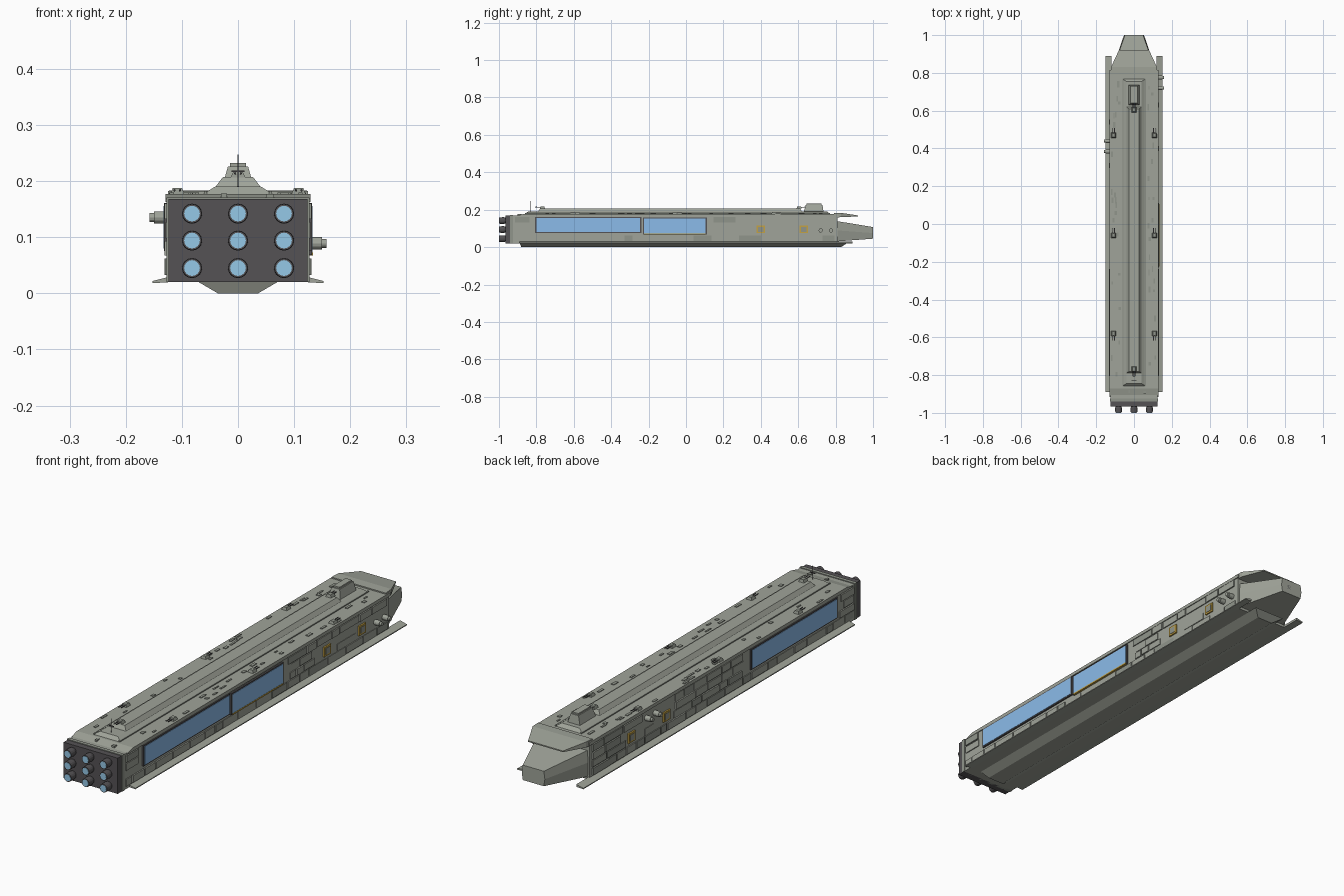
import bpy, bmesh, math, random
from mathutils import Matrix, Vector

if "Cube" in bpy.data.objects:
    bpy.data.objects.remove(bpy.data.objects["Cube"])

random.seed(4)


def mat(name, rgb):
    m = bpy.data.materials.new(name)
    m.diffuse_color = (*rgb, 1)
    m.use_nodes = True
    m.node_tree.nodes["Principled BSDF"].inputs["Base Color"].default_value = m.diffuse_color
    return m


HULL = mat("hull_grey", (0.35, 0.37, 0.32))
PANEL = mat("panel_grey", (0.28, 0.30, 0.26))
DARK = mat("dark_metal", (0.09, 0.085, 0.09))
GLASS = mat("blue_glass", (0.26, 0.50, 0.82))
GLOW = mat("engine_glow", (0.30, 0.58, 0.80))
GOLD = mat("gold_frame", (0.55, 0.36, 0.06))


def finish(name, bm, m):
    bmesh.ops.recalc_face_normals(bm, faces=bm.faces)
    me = bpy.data.meshes.new(name)
    bm.to_mesh(me)
    bm.free()
    me.materials.append(m)
    ob = bpy.data.objects.new(name, me)
    bpy.context.collection.objects.link(ob)
    return ob


def add_loft(bm, rings):
    rows = [[bm.verts.new(p) for p in r] for r in rings]
    n = len(rows[0])
    for a, b in zip(rows, rows[1:]):
        for i in range(n):
            bm.faces.new((a[i], a[(i + 1) % n], b[(i + 1) % n], b[i]))
    bm.faces.new(rows[0])
    bm.faces.new(rows[-1])


def loft_y(name, sections, m):
    """Sections are (y, [(x, z), ...])."""
    bm = bmesh.new()
    add_loft(bm, [[(x, y, z) for x, z in pts] for y, pts in sections])
    return finish(name, bm, m)


def add_frustum(bm, base, top):
    """Each rectangle is (x0, x1, y0, y1, z)."""
    add_loft(bm, [[(a, c, z), (b, c, z), (b, d, z), (a, d, z)] for a, b, c, d, z in (base, top)])


def frustums(name, pairs, m):
    bm = bmesh.new()
    for base, top in pairs:
        add_frustum(bm, base, top)
    return finish(name, bm, m)


def add_box(bm, x0, x1, y0, y1, z0, z1):
    add_frustum(bm, (x0, x1, y0, y1, z0), (x0, x1, y0, y1, z1))


def boxes(name, items, m):
    bm = bmesh.new()
    for it in items:
        add_box(bm, *it)
    return finish(name, bm, m)


def add_cyl(bm, start, end, r1, r2, n=16):
    a, b = Vector(start), Vector(end)
    rot = (b - a).to_track_quat('Z', 'Y').to_matrix().to_4x4()
    bmesh.ops.create_cone(bm, cap_ends=True, segments=n, radius1=r1, radius2=r2,
                          depth=(b - a).length, matrix=Matrix.Translation((a + b) / 2) @ rot)


def rect(w, z0, z1):
    return [(-w, z0), (w, z0), (w, z1), (-w, z1)]


# Hull, deck cap and keel
loft_y("main_hull", [(-0.93, rect(0.125, 0.02, 0.168)), (0.81, rect(0.125, 0.02, 0.168))], HULL)
loft_y("deck", [(-0.905, rect(0.129, 0.163, 0.168)), (-0.87, rect(0.129, 0.163, 0.177)),
                (0.815, rect(0.129, 0.163, 0.177))], HULL)
frustums("keel", [((-0.036, 0.036, -0.88, 0.83, 0), (-0.072, 0.072, -0.89, 0.86, 0.021))], HULL)

# Long side fins at the bottom edge
for s, side in ((-1, "left"), (1, "right")):
    fin = [(s * 0.12, 0.02), (s * 0.152, 0.018), (s * 0.152, 0.022), (s * 0.12, 0.03)]
    loft_y(side + "_fin", [(-0.89, fin), (0.89, fin)], HULL)

# Bow wedge, overhanging brow and bow port
loft_y("bow", [(0.80, [(-0.12, 0.03), (0.12, 0.03), (0.122, 0.09), (0.118, 0.14), (-0.118, 0.14), (-0.122, 0.09)]),
               (1.0, [(-0.048, 0.045), (0.048, 0.045), (0.053, 0.075), (0.048, 0.107), (-0.048, 0.107), (-0.053, 0.075)])], HULL)
loft_y("bow_brow", [(0.79, rect(0.125, 0.158, 0.182)), (0.83, rect(0.122, 0.16, 0.183)),
                    (0.92, rect(0.08, 0.164, 0.169))], HULL)
boxes("bow_port", [(-0.02, 0.02, 0.99, 1.0, 0.065, 0.087)], DARK)

# Stepped dorsal ridge and bridge tower
frustums("dorsal_ridge", [
    ((-0.064, 0.064, -0.86, 0.77, 0.176), (-0.041, 0.041, -0.845, 0.755, 0.19)),
    ((-0.04, 0.04, -0.79, 0.62, 0.19), (-0.027, 0.027, -0.78, 0.61, 0.207))], HULL)
frustums("bridge_tower", [((-0.028, 0.028, 0.63, 0.735, 0.19), (-0.018, 0.018, 0.64, 0.73, 0.226)),
                          ((-0.014, 0.014, 0.645, 0.725, 0.226), (-0.014, 0.014, 0.645, 0.725, 0.232))], HULL)
boxes("ridge_rails", [(s * 0.058 - 0.003, s * 0.058 + 0.003, -0.86, 0.77, 0.176, 0.182) for s in (-1, 1)], PANEL)
bm = bmesh.new()
add_cyl(bm, (0, -0.83, 0.185), (0, -0.83, 0.247), 0.0016, 0.001, 6)
add_box(bm, -0.012, 0.012, -0.832, -0.828, 0.216, 0.219)
finish("antenna", bm, DARK)

# Engine block with a 3 x 3 grid of nozzles
boxes("engine_plate", [(-0.124, 0.124, -0.965, -0.928, 0.02, 0.168)], DARK)
boxes("engine_trim", [(-0.127, 0.127, -0.94, -0.925, 0.02, 0.171)], PANEL)
nozzles, glows = bmesh.new(), bmesh.new()
for x in (-0.082, 0, 0.082):
    for z in (0.045, 0.094, 0.142):
        add_cyl(nozzles, (x, -0.955, z), (x, -0.975, z), 0.014, 0.018)
        add_cyl(nozzles, (x, -0.975, z), (x, -0.999, z), 0.018, 0.017)
        add_cyl(glows, (x, -0.99, z), (x, -1.0, z), 0.014, 0.014)
finish("engine_nozzles", nozzles, DARK)
finish("engine_glows", glows, GLOW)

# Large blue bays: two on the right, one on the left
bays = [(1, -0.80, -0.245, 0.08, 0.156), (1, -0.225, 0.105, 0.073, 0.152), (-1, -0.80, -0.245, 0.08, 0.156)]
frames, panes = [], []
for s, y0, y1, z0, z1 in bays:
    xs = sorted((s * 0.12, s * 0.1315))
    frames.append((*xs, y0 - 0.006, y1 + 0.006, z0 - 0.005, z1 + 0.005))
    panes.append((*sorted((s * 0.12, s * 0.133)), y0, y1, z0, z1))
boxes("bay_frames", frames, DARK)
boxes("bay_windows", panes, GLASS)

# Gold airlock frames with dark doors, and the gold bay sill
ports = [(1, 0.40), (1, 0.63), (-1, 0.54), (-1, 0.31)]
locks, doors = [(0.12, 0.134, -0.225, 0.105, 0.067, 0.073)], []
for s, y in ports:
    locks.append((*sorted((s * 0.12, s * 0.131)), y - 0.022, y + 0.022, 0.075, 0.115))
    doors.append((*sorted((s * 0.12, s * 0.1325)), y - 0.014, y + 0.014, 0.082, 0.108))
boxes("airlock_frames", locks, GOLD)
boxes("airlock_doors", doors, PANEL)

# Staggered side plating that leaves the bays, airlocks and guns clear
keep_out = [(s, a - 0.012, b + 0.012, c - 0.008, d + 0.008) for s, a, b, c, d in bays]
keep_out += [(s, y - 0.028, y + 0.028, 0.07, 0.12) for s, y in ports]
keep_out += [(1, 0.69, 0.80, 0.07, 0.11), (-1, 0.35, 0.47, 0.115, 0.155)]
light, shade = [], []
for s in (-1, 1):
    for z0, z1 in ((0.033, 0.062), (0.067, 0.093), (0.098, 0.127), (0.132, 0.160)):
        y = -0.915
        while y < 0.77:
            e = min(y + random.uniform(0.04, 0.13), 0.8)
            if not any(k[0] == s and y < k[2] and e > k[1] and z0 < k[4] and z1 > k[3] for k in keep_out):
                xs = sorted((s * 0.12, s * random.choice((0.127, 0.129, 0.131))))
                random.choice((light, light, shade)).append((*xs, y, e - 0.006, z0, z1))
            y = e
boxes("side_plates", light, HULL)
boxes("side_plates_dark", shade, PANEL)

# Small deck hatches
hatches = []
for s in (-1, 1):
    for i in range(22):
        x, y = s * random.uniform(0.075, 0.12), random.uniform(-0.84, 0.76)
        w, l = random.uniform(0.003, 0.007), random.uniform(0.006, 0.018)
        hatches.append((x - w, x + w, y - l, y + l, 0.175, 0.1795))
hatches += [(-0.03, -0.02, -0.895, -0.88, 0.165, 0.178), (0.05, 0.064, -0.9, -0.885, 0.165, 0.177)]
boxes("deck_hatches", hatches, PANEL)

# Twin-barrel turrets on the deck and ridge
bodies, barrels = bmesh.new(), bmesh.new()
spots = [(s * 0.108, y, 0.176, d) for s in (-1, 1) for y, d in ((0.47, 1), (-0.06, 1), (-0.58, -1))]
for x, y, z, d in spots + [(0, 0.605, 0.206, 1), (0, -0.768, 0.206, -1)]:
    add_frustum(bodies, (x - 0.013, x + 0.013, y - 0.014, y + 0.014, z),
                (x - 0.008, x + 0.008, y - 0.010, y + 0.010, z + 0.012))
    for o in (-0.005, 0.005):
        add_cyl(barrels, (x + o, y, z + 0.007), (x + o, y + d * 0.038, z + 0.008), 0.002, 0.002, 6)
finish("turret_bodies", bodies, PANEL)
finish("turret_barrels", barrels, DARK)

# Side pods: a pair on each flank
pods = bmesh.new()
for s, y, z in ((1, 0.72, 0.089), (1, 0.775, 0.089), (-1, 0.44, 0.135), (-1, 0.385, 0.135)):
    add_cyl(pods, (s * 0.12, y, z), (s * 0.15, y, z), 0.011, 0.011, 12)
    add_cyl(pods, (s * 0.15, y, z), (s * 0.158, y, z), 0.008, 0.008, 12)
finish("side_pods", pods, HULL)
